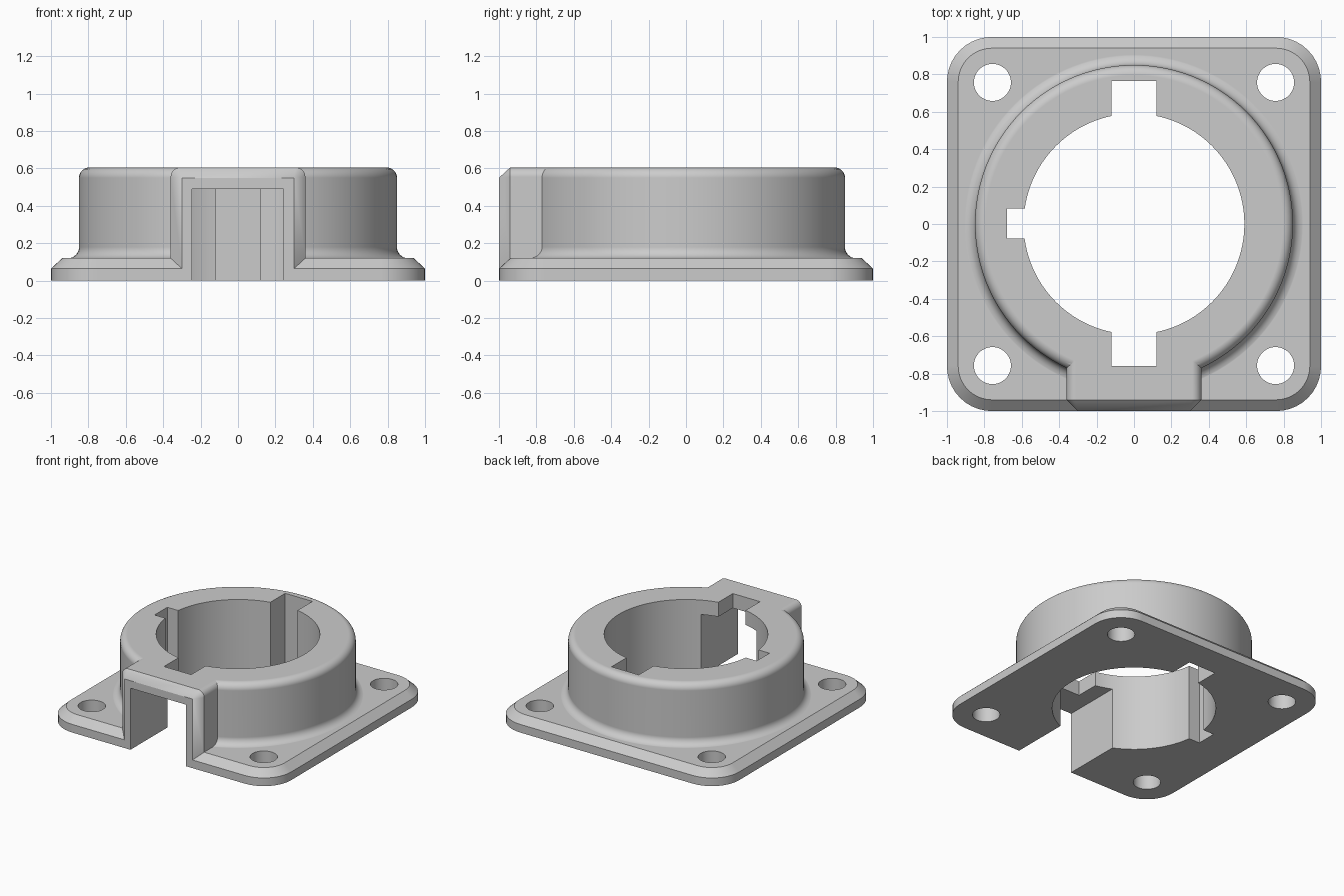
import bpy
import bmesh
from math import sin, cos, pi, radians

if "Cube" in bpy.data.objects:
    bpy.data.objects.remove(bpy.data.objects["Cube"], do_unlink=True)

grey = bpy.data.materials.new("plain grey")
grey.use_nodes = True
grey.diffuse_color = (0.6, 0.6, 0.6, 1)
grey.node_tree.nodes["Principled BSDF"].inputs["Base Color"].default_value = (0.6, 0.6, 0.6, 1)


def loft(name, loops):
    """Skin a stack of equal-length loops and cap both ends."""
    bm = bmesh.new()
    rows = [[bm.verts.new(p) for p in loop] for loop in loops]
    n = len(rows[0])
    for a, b in zip(rows, rows[1:]):
        for i in range(n):
            j = (i + 1) % n
            bm.faces.new((a[i], a[j], b[j], b[i]))
    bm.faces.new(rows[0][::-1])
    bm.faces.new(rows[-1])
    bmesh.ops.remove_doubles(bm, verts=bm.verts, dist=1e-5)
    bmesh.ops.recalc_face_normals(bm, faces=bm.faces)
    mesh = bpy.data.meshes.new(name)
    bm.to_mesh(mesh)
    bm.free()
    obj = bpy.data.objects.new(name, mesh)
    bpy.context.collection.objects.link(obj)
    return obj


def circle(r, z, x=0, y=0, n=120):
    return [(x + r * cos(2 * pi * i / n), y + r * sin(2 * pi * i / n), z) for i in range(n)]


def rounded_square(half, r, z, steps=10):
    pts = []
    for q, (sx, sy) in enumerate([(1, 1), (-1, 1), (-1, -1), (1, -1)]):
        for i in range(steps + 1):
            a = (q + i / steps) * pi / 2
            pts.append((sx * (half - r) + r * cos(a), sy * (half - r) + r * sin(a), z))
    return pts


def arch(half, top, r, y, bottom=0.03, steps=8):
    """Upright section with rounded top corners."""
    pts = [(-half, y, bottom), (half, y, bottom)]
    for q, s in enumerate((1, -1)):
        for i in range(steps + 1):
            a = (q + i / steps) * pi / 2
            pts.append((s * (half - r) + r * cos(a), y, top - r + r * sin(a)))
    return pts


def box(name, x0, x1, y0, y1, z0=-0.2, z1=0.8):
    return loft(name, [[(x0, y0, z), (x1, y0, z), (x1, y1, z), (x0, y1, z)] for z in (z0, z1)])


def combine(target, tool, operation):
    mod = target.modifiers.new("combine", 'BOOLEAN')
    mod.operation = operation
    mod.solver = 'EXACT'
    mod.object = tool
    bpy.context.view_layer.objects.active = target
    bpy.ops.object.modifier_apply(modifier=mod.name)
    bpy.data.objects.remove(tool, do_unlink=True)


# Square flange with a chamfered upper rim
body = loft("flanged_housing", [rounded_square(1, 0.24, 0), rounded_square(1, 0.24, 0.065),
                                rounded_square(0.94, 0.18, 0.12)])

# Round collar with a fillet at its foot and a rounded upper rim
R, TOP, FILLET, STEPS = 0.85, 0.605, 0.06, 8
profile = [(R + FILLET, 0.06), (R + FILLET, 0.119)]
for i in range(1, STEPS + 1):
    a = i / STEPS * pi / 2
    profile.append((R + FILLET * (1 - sin(a)), 0.12 + FILLET * (1 - cos(a))))
for i in range(STEPS + 1):
    a = i / STEPS * pi / 2
    profile.append((R - 0.055 * (1 - cos(a)), TOP - 0.055 * (1 - sin(a))))
combine(body, loft("collar", [circle(r, z) for r, z in profile]), 'UNION')

# Front arch block with a mitred chamfer round its mouth
combine(body, loft("front_arch", [arch(0.36, TOP, 0.05, -0.7), arch(0.36, TOP, 0.05, -0.94),
                                  arch(0.30, 0.55, 0, -1)]), 'UNION')

# Bore, keyways, front slot and screw holes
cutters = [
    loft("bore", [circle(0.59, -0.2), circle(0.59, 0.8)]),
    box("long_keyways", -0.12, 0.12, -0.76, 0.765),
    box("side_keyway", -0.68, -0.3, -0.078, 0.082),
    box("front_slot", -0.247, 0.243, -1.2, -0.3, z1=0.49),
]
for x in (-0.757, 0.757):
    for y in (-0.757, 0.757):
        cutters.append(loft("screw_hole", [circle(0.099, z, x, y, 48) for z in (-0.2, 0.8)]))
for cutter in cutters:
    combine(body, cutter, 'DIFFERENCE')

# Finish
body.data.materials.clear()
body.data.materials.append(grey)
bpy.ops.object.select_all(action='DESELECT')
body.select_set(True)
bpy.context.view_layer.objects.active = body
bpy.ops.object.shade_smooth_by_angle(angle=radians(30))
weighted = body.modifiers.new("weighted normals", 'WEIGHTED_NORMAL')
weighted.keep_sharp = True
